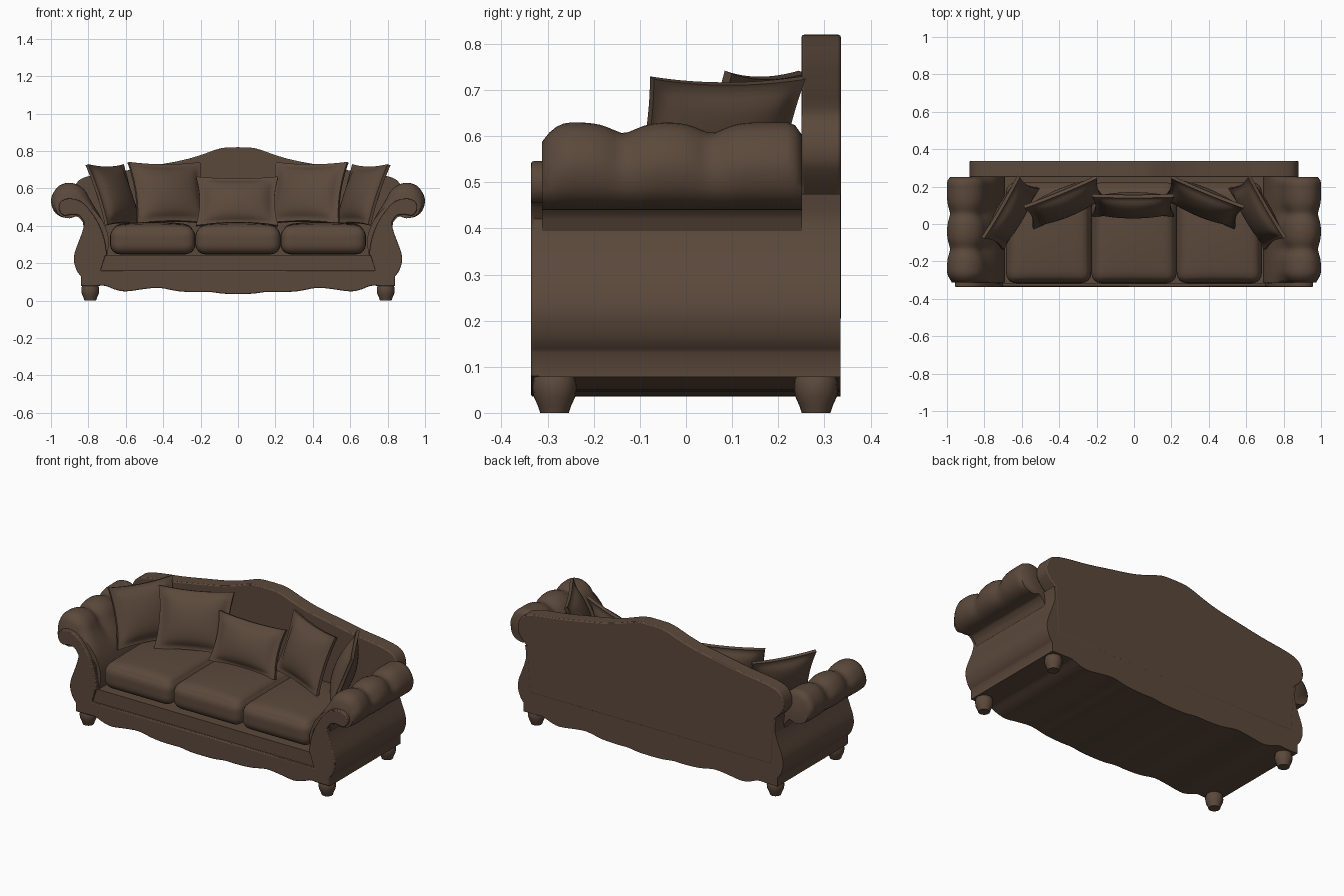
import bpy, bmesh, math
from mathutils import Vector

if "Cube" in bpy.data.objects:
    bpy.data.objects.remove(bpy.data.objects["Cube"])

fabric = bpy.data.materials.new("brown_upholstery")
fabric.diffuse_color = (0.105, 0.066, 0.044, 1)
fabric.use_nodes = True
fabric.node_tree.nodes["Principled BSDF"].inputs["Base Color"].default_value = fabric.diffuse_color


def finish(bm, name, angle=40):
    bmesh.ops.recalc_face_normals(bm, faces=bm.faces)
    me = bpy.data.meshes.new(name)
    bm.to_mesh(me)
    bm.free()
    me.materials.append(fabric)
    me.shade_smooth()
    me.set_sharp_from_angle(angle=math.radians(angle))
    ob = bpy.data.objects.new(name, me)
    bpy.context.collection.objects.link(ob)
    return ob


def spline(pts, n=4):
    """Smooth curve through the given 2D points."""
    p = [Vector(q) for q in pts]
    p = [p[0] * 2 - p[1]] + p + [p[-1] * 2 - p[-2]]
    out = []
    for i in range(1, len(p) - 2):
        a, b, c, d = p[i - 1:i + 3]
        for k in range(n):
            t = k / n
            out.append(0.5 * (2 * b + (c - a) * t + (2 * a - 5 * b + 4 * c - d) * t * t
                              + (3 * b - a - 3 * c + d) * t ** 3))
    return [tuple(q) for q in out] + [tuple(pts[-1])]


def mirrored(half):
    """Full outline from a right half that starts and ends on x = 0."""
    return half + [(-x, z) for x, z in half[-2:0:-1]]


def extrude(name, outline, y0, y1, bevel=0.0):
    bm = bmesh.new()
    f = bm.faces.new([bm.verts.new((x, y0, z)) for x, z in outline])
    r = bmesh.ops.extrude_face_region(bm, geom=[f])
    bmesh.ops.translate(bm, vec=(0, y1 - y0, 0),
                        verts=[v for v in r["geom"] if isinstance(v, bmesh.types.BMVert)])
    ob = finish(bm, name)
    if bevel:
        m = ob.modifiers.new("soft_edge", "BEVEL")
        m.width, m.segments = bevel, 2
        m.limit_method, m.angle_limit = "ANGLE", math.radians(50)
    return ob


def block(name, cuts, fn):
    """Finely divided cube whose points (-1..1) are reshaped by fn."""
    bm = bmesh.new()
    bmesh.ops.create_cube(bm, size=2)
    bmesh.ops.subdivide_edges(bm, edges=bm.edges[:], cuts=cuts, use_grid_fill=True)
    for v in bm.verts:
        v.co = fn(*v.co)
    return finish(bm, name, 60)


# Shared outlines: scalloped hem and swelling side
hem = spline([(0, .035), (.08, .037), (.15, .046), (.22, .045), (.32, .05), (.42, .068),
              (.5, .062), (.6, .049), (.66, .06), (.71, .079), (.76, .078)], 3)
side = spline([(.84, .13), (.862, .16), (.877, .21), (.872, .26), (.85, .32), (.832, .37),
               (.822, .42), (.83, .475)], 3)

# Body with seat deck and lower arm walls
extrude("body", mirrored(hem + [(.84, .078)] + side + [(.80, .475), (.72, .38), (.70, .24), (0, .24)]),
        -.32, .335)

# Front frame: skirt plus scrolled arm facings
scroll = spline([(.822, .42), (.85, .455), (.89, .46), (.93, .455), (.955, .48), (.955, .515),
                 (.93, .54), (.89, .545), (.84, .53), (.79, .48), (.745, .41), (.715, .33),
                 (.70, .24)], 3)
extrude("front_frame", mirrored(hem + [(.84, .078)] + side[:-4] + scroll
                                + [(.71, .24), (.735, .16), (0, .16)]), -.336, -.305, .005)

# Camelback
extrude("back", mirrored([(0, .2), (.8, .2), (.82, .475)] + spline(
    [(.85, .505), (.875, .54), (.88, .58), (.865, .625), (.83, .655), (.75, .675), (.6, .695),
     (.45, .722), (.3, .75), (.2, .778), (.09, .815), (0, .82)], 3)), .25, .336, .006)

# Rolled arms with three soft swellings
section = spline([(.70, .24), (.69, .33), (.725, .43), (.785, .53), (.815, .585), (.855, .618),
                  (.905, .63), (.955, .615), (.988, .575), (1.0, .53), (.985, .48), (.95, .45),
                  (.90, .44), (.86, .45), (.83, .42)], 3) + [(.80, .24)]


def swell(y):
    s = 1 - .24 * max(math.exp(-(abs(y - c) / .04) ** 1.6) for c in (-.135, .055))
    s -= .42 * max(0, 1 - (y + .312) / .07) ** 2.5
    return s - .28 * max(0, 1 - (.252 - y) / .035) ** 2.5


for sx, label in ((1, "right"), (-1, "left")):
    bm = bmesh.new()
    rings = []
    for i in range(37):
        y = -.312 + .564 * i / 36
        s, ring = swell(y), []
        for x, z in section:
            k = 1 + (s - 1) * min(1, max(0, (z - .44) / .12))
            ring.append(bm.verts.new((sx * (.9 + (x - .9) * k), y, .53 + (z - .53) * k)))
        rings.append(ring)
    n = len(section)
    for a, b in zip(rings, rings[1:]):
        for j in range(n):
            bm.faces.new((a[j], a[(j + 1) % n], b[(j + 1) % n], b[j]))
    bm.faces.new(rings[0])
    bm.faces.new(rings[-1])
    finish(bm, label + "_arm", 60)


# Seat cushions
def cushion(cx):
    half, r = Vector((.228, .27, .075)), .055

    def fn(u, v, w):
        u, v, w = (math.sin(t * math.pi / 2) for t in (u, v, w))
        p = Vector((u * half.x, v * half.y, w * half.z))
        q = Vector([max(-h + r, min(h - r, t)) for t, h in zip(p, half)])
        if (p - q).length > 1e-6:
            p = q + (p - q).normalized() * r
        p.z += .024 * (1 - u * u) ** .7 * (1 - v * v) ** .7 * max(0, w)
        return p + Vector((cx, -.047, .322))
    return fn


for cx, label in ((-.456, "left"), (0, "middle"), (.456, "right")):
    block(label + "_seat_cushion", 17, cushion(cx))


# Throw pillows with a flat flange and pulled corners
def pillow(centre, facing, tilt, w, h, thick):
    n = Vector((facing[0], facing[1], 0)).normalized()
    across = Vector((-n.y, n.x, 0))
    up = Vector((0, 0, math.cos(tilt))) - n * math.sin(tilt)
    out = across.cross(up)

    def fn(u, v, t):
        bulge = max(0, 1 - (u / .86) ** 2) * max(0, 1 - (v / .86) ** 2)
        a = u * w / 2 * (1 - .09 * (1 - v * v))
        b = v * h / 2 * (1 - .08 * (1 - u * u))
        d = t * (.009 + thick * bulge ** .5)
        return Vector(centre) + across * a + up * b + out * d
    return fn


block("middle_pillow", 23, pillow((-.005, .10, .53), (0, -1), .38, .44, .28, .05))
for sx, label in ((1, "right"), (-1, "left")):
    block(label + "_large_pillow", 23,
          pillow((sx * .37, .115, .575), (-sx * .38, -.92), .36, .42, .35, .055))
    block(label + "_corner_pillow", 23,
          pillow((sx * .66, .06, .565), (-sx * .86, -.5), .36, .38, .345, .05))

# Turned bun feet
profile = [(0, 0), (.031, 0), (.036, .015), (.045, .035), (.048, .055), (.046, .072), (.04, .085), (0, .085)]
for sx in (-1, 1):
    for y, label in ((-.285, "front"), (.282, "back")):
        bm = bmesh.new()
        vs = [bm.verts.new((r, 0, z)) for r, z in profile]
        es = [bm.edges.new(e) for e in zip(vs, vs[1:])]
        bmesh.ops.spin(bm, geom=vs + es, cent=(0, 0, 0), axis=(0, 0, 1), angle=math.tau, steps=20)
        bmesh.ops.remove_doubles(bm, verts=bm.verts, dist=1e-4)
        bmesh.ops.translate(bm, vec=(sx * .79, y, 0), verts=bm.verts)
        finish(bm, label + ("_right" if sx > 0 else "_left") + "_foot")
